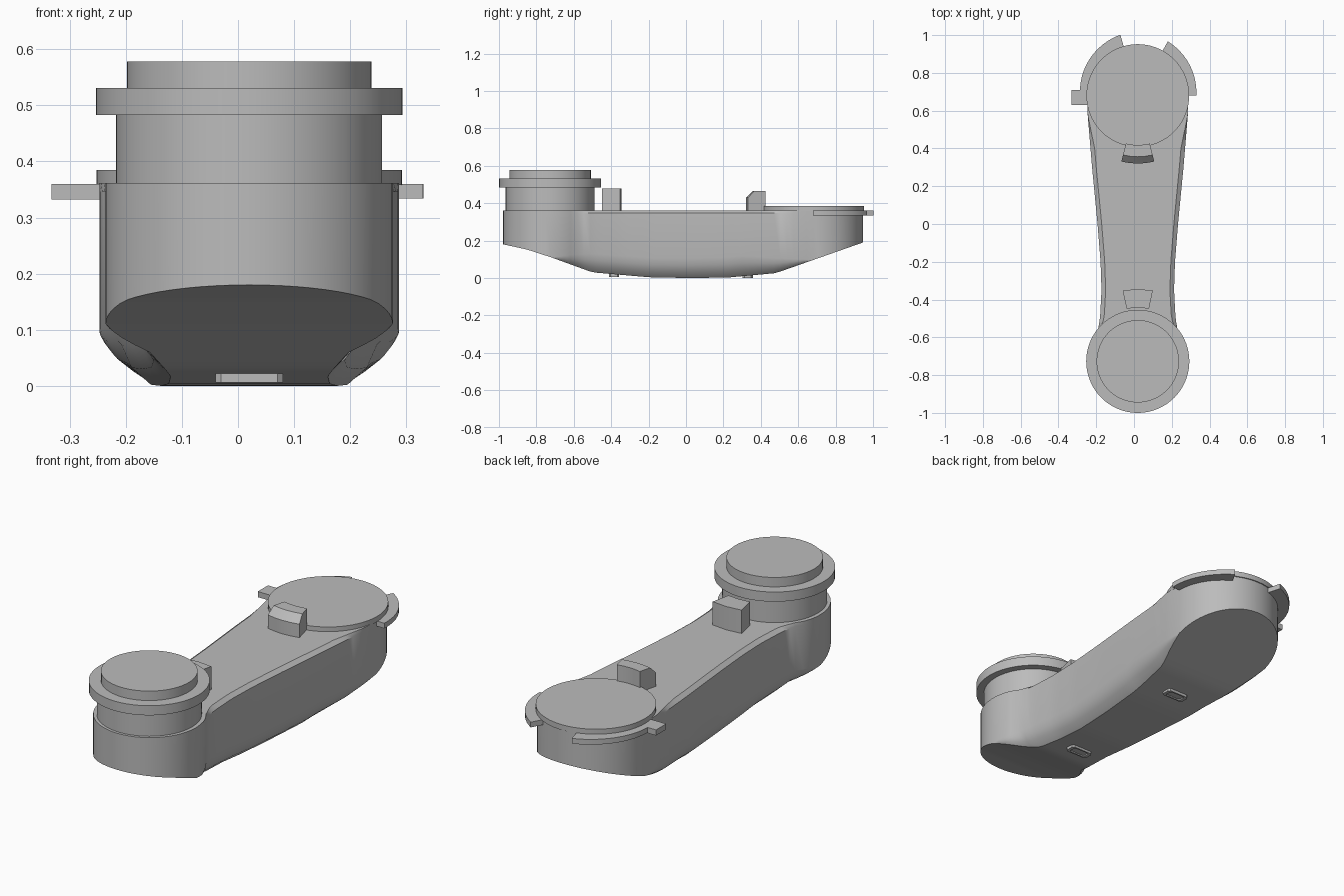
import bpy, bmesh, math

if "Cube" in bpy.data.objects:
    bpy.data.objects.remove(bpy.data.objects["Cube"], do_unlink=True)

CX = 0.02                    # shared centre line
FRONT_Y, BACK_Y = -0.722, 0.68
FRONT_R, BACK_R = 0.256, 0.267
TOP = 0.362

grey = bpy.data.materials.new("plain_grey")
grey.use_nodes = True
grey.diffuse_color = (0.5, 0.5, 0.5, 1)
grey.node_tree.nodes["Principled BSDF"].inputs["Base Color"].default_value = (0.5, 0.5, 0.5, 1)


def finish(name, bm):
    """Turn a bmesh into a smooth shaded object that keeps its sharp edges."""
    bmesh.ops.remove_doubles(bm, verts=bm.verts, dist=0.0005)
    bmesh.ops.recalc_face_normals(bm, faces=bm.faces)
    mesh = bpy.data.meshes.new(name)
    bm.to_mesh(mesh)
    bm.free()
    mesh.materials.append(grey)
    obj = bpy.data.objects.new(name, mesh)
    bpy.context.collection.objects.link(obj)
    bpy.ops.object.select_all(action="DESELECT")
    obj.select_set(True)
    bpy.context.view_layer.objects.active = obj
    bpy.ops.object.shade_smooth_by_angle(angle=math.radians(28))
    return obj


def loft(name, rings):
    """Skin closed rings and cap both ends."""
    bm = bmesh.new()
    rows = [[bm.verts.new(p) for p in ring] for ring in rings]
    n = len(rows[0])
    for a, b in zip(rows, rows[1:]):
        for i in range(n):
            j = (i + 1) % n
            bm.faces.new((a[i], a[j], b[j], b[i]))
    bm.faces.new(rows[0])
    bm.faces.new(rows[-1])
    return finish(name, bm)


def disc(name, y, radius, z0, z1):
    ring = [(CX + radius * math.cos(math.tau * i / 72),
             y + radius * math.sin(math.tau * i / 72)) for i in range(72)]
    return loft(name, [[(px, py, z) for px, py in ring] for z in (z0, z1)])


def sector(name, y, angles, inner, outer, z0, z1, steps=12, chamfer=0.0):
    """Arc block; the outer radius may change along the arc."""
    rings = []
    for i in range(steps + 1):
        f = i / steps
        a = math.radians(angles[0] + (angles[1] - angles[0]) * f)
        r = outer[0] + (outer[1] - outer[0]) * f
        section = [(inner, z0), (r, z0), (r, z1 - chamfer), (r - chamfer, z1), (inner, z1)]
        rings.append([(CX + s * math.cos(a), y + s * math.sin(a), z) for s, z in section])
    return loft(name, rings)


def box(name, x0, x1, y0, y1, z0, z1):
    corners = [(x0, y0), (x1, y0), (x1, y1), (x0, y1)]
    return loft(name, [[(x, y, z) for x, y in corners] for z in (z0, z1)])


def lookup(table, y):
    """Piecewise linear value along the arm."""
    if y <= table[0][0]:
        return table[0][1]
    for (a, va), (b, vb) in zip(table, table[1:]):
        if y <= b:
            return va + (vb - va) * (y - a) / (b - a)
    return table[-1][1]


# Body profiles along y: half width, underside, lower edge rounding, top edge bevel
width = [(-0.72, 0.24), (-0.6, 0.218), (-0.5, 0.2), (-0.35, 0.192), (-0.2, 0.197),
         (0, 0.213), (0.3, 0.242), (0.6, 0.267), (0.68, 0.267)]
under = [(-0.978, 0.18), (-0.85, 0.152), (-0.72, 0.11), (-0.5, 0.03), (-0.2, 0.004),
         (0, 0), (0.22, 0.002), (0.48, 0.026), (0.947, 0.19)]
round_in = [(-0.72, 0), (-0.6, 0.035), (-0.5, 0.05), (0.3, 0.06), (0.48, 0.05), (0.68, 0)]
round_up = [(-0.72, 0), (-0.6, 0.06), (-0.5, 0.1), (0.3, 0.11), (0.48, 0.08), (0.68, 0)]
bevel = [(-0.6, 0), (-0.5, 0.022), (0.4, 0.022), (0.58, 0)]


def half_width(y):
    if y <= FRONT_Y:
        return math.sqrt(max(FRONT_R ** 2 - (y - FRONT_Y) ** 2, 0))
    if y >= BACK_Y:
        return math.sqrt(max(BACK_R ** 2 - (y - BACK_Y) ** 2, 0))
    ring = math.sqrt(max(FRONT_R ** 2 - (y - FRONT_Y) ** 2, 0))
    return max(ring, lookup(width, y))


def body_ring(y):
    w, z = half_width(y), lookup(under, y)
    d, h, b = (lookup(t, y) for t in (round_in, round_up, bevel))
    side = [(w - b, TOP), (w, TOP - 0.016), (w, z + h), (w - 0.12 * d, z + 0.65 * h),
            (w - 0.42 * d, z + 0.28 * h), (w - d, z)]
    return ([(CX + x, y, zz) for x, zz in side]
            + [(CX - x, y, zz) for x, zz in reversed(side)])


quarter = [math.radians(90 * i / 14) for i in range(15)]
stations = [FRONT_Y - FRONT_R * math.cos(t) for t in quarter]
stations += [FRONT_Y + (BACK_Y - FRONT_Y) * i / 40 for i in range(1, 40)]
stations += [BACK_Y + BACK_R * math.sin(t) for t in quarter]
loft("arm_body", [body_ring(y) for y in stations])

# Stepped knob at the front
disc("knob_neck", -0.727, 0.237, TOP - 0.01, 0.485)
disc("knob_flange", -0.727, 0.273, 0.483, 0.531)
disc("knob_cap", -0.727, 0.218, 0.53, 0.578)

# Round plate and its clips at the back
disc("back_plate", BACK_Y, 0.272, TOP - 0.004, 0.385)
sector("right_clip", BACK_Y, (106, 178), 0.255, (0.335, 0.306), 0.334, 0.36)
sector("left_clip", BACK_Y, (0, 61), 0.255, (0.31, 0.328), 0.334, 0.36)
box("right_tab", -0.332, -0.24, 0.63, 0.71, 0.332, 0.36)

# Upright stops on the arm
sector("front_stop", -0.727, (78, 102), 0.285, (0.383, 0.383), 0.35, 0.478, steps=2)
sector("back_stop", BACK_Y, (-104, -76), 0.262, (0.36, 0.36), 0.35, 0.465, steps=4, chamfer=0.036)

# Small recessed feet under the arm
for name, y, z in (("front_foot", -0.385, 0.006), ("back_foot", 0.33, 0.001)):
    layers = [(1.0, z + 0.035), (1.0, z), (0.72, z), (0.72, z + 0.006)]
    outline = [(-0.06, -0.018), (-0.05, -0.027), (0.05, -0.027), (0.06, -0.018),
               (0.06, 0.018), (0.05, 0.027), (-0.05, 0.027), (-0.06, 0.018)]
    loft(name, [[(CX + px * s, y + py * s, zz) for px, py in outline] for s, zz in layers])
